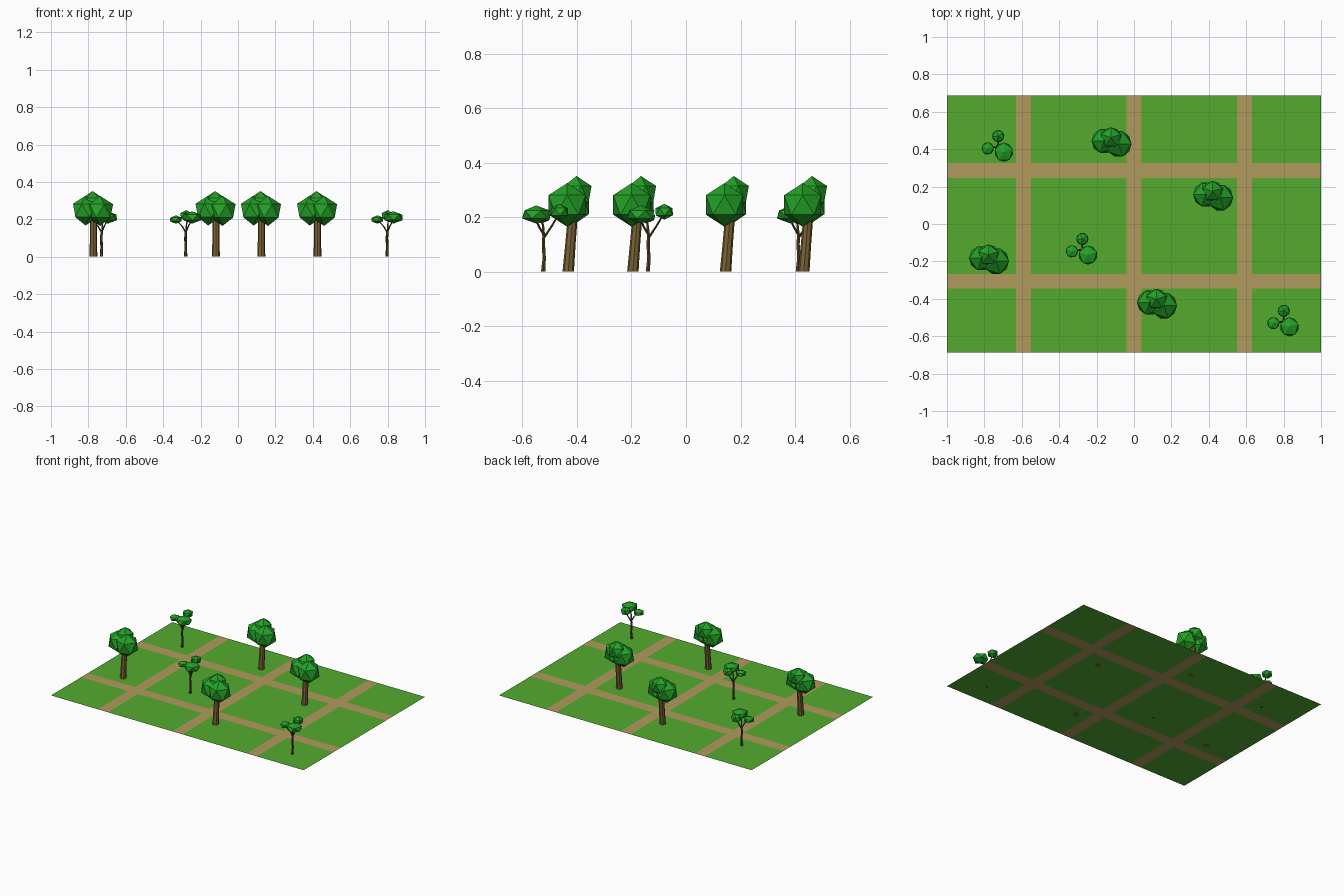
import bpy, bmesh, math
from mathutils import Vector, Matrix

if "Cube" in bpy.data.objects:
    bpy.data.objects.remove(bpy.data.objects["Cube"])


def material(name, rgb):
    m = bpy.data.materials.new(name)
    m.diffuse_color = (*rgb, 1)
    m.use_nodes = True
    m.node_tree.nodes["Principled BSDF"].inputs["Base Color"].default_value = m.diffuse_color
    return m


GRASS = material("grass", (0.087, 0.41, 0.028))
DIRT = material("dirt", (0.434, 0.323, 0.107))
LEAF = material("leaf", (0.017, 0.36, 0.02))
BARK = material("bark", (0.2, 0.125, 0.035))
DARK_BARK = material("dark_bark", (0.1, 0.065, 0.022))


def finish(bm, name, *mats):
    me = bpy.data.meshes.new(name)
    bm.to_mesh(me)
    bm.free()
    for m in mats:
        me.materials.append(m)
    ob = bpy.data.objects.new(name, me)
    bpy.context.collection.objects.link(ob)
    return ob


def tube(bm, points, sides):
    """Horizontal rings of given (x, y, z, radius), capped at both ends."""
    rings = []
    for x, y, z, r in points:
        rings.append([bm.verts.new((x + r * math.cos(2 * math.pi * i / sides),
                                    y + r * math.sin(2 * math.pi * i / sides), z))
                      for i in range(sides)])
    for a, b in zip(rings, rings[1:]):
        for i in range(sides):
            j = (i + 1) % sides
            bm.faces.new((a[i], a[j], b[j], b[i]))
    bm.faces.new(rings[0][::-1])
    bm.faces.new(rings[-1])


def foliage(bm, centre, size, turn=0):
    mat = (Matrix.Translation(centre) @ Matrix.Diagonal((*size, 1))
           @ Matrix.Rotation(math.radians(turn), 4, 'Z'))
    bmesh.ops.create_icosphere(bm, subdivisions=1, radius=1, matrix=mat)


# lawn with a grid of dirt paths, flat panels sharing edges
xs = [-1, -0.63, -0.55, -0.04, 0.04, 0.55, 0.63, 1]
ys = [-0.686, -0.346, -0.267, 0.245, 0.327, 0.686]
bm = bmesh.new()
grid = [[bm.verts.new((x, y, 0.002)) for x in xs] for y in ys]
for j in range(len(ys) - 1):
    for i in range(len(xs) - 1):
        f = bm.faces.new((grid[j][i], grid[j][i + 1], grid[j + 1][i + 1], grid[j + 1][i]))
        f.material_index = 1 if i % 2 or j % 2 else 0
finish(bm, "lawn_and_paths", GRASS, DIRT)

# large trees: leaning trunk and three clustered crowns
for n, (x, y) in enumerate([(-0.118, 0.432), (0.425, 0.145), (-0.773, -0.195), (0.125, -0.432)]):
    bm = bmesh.new()
    tube(bm, [(0, 0, 0, 0.021), (0, 0.008, 0.1, 0.019), (0, 0.018, 0.22, 0.018)], 8)
    trunk = finish(bm, f"large_tree_trunk_{n}", BARK)
    bm = bmesh.new()
    foliage(bm, (0.036, -0.004, 0.245), (0.077, 0.08, 0.08))
    foliage(bm, (-0.042, 0.012, 0.247), (0.075, 0.075, 0.08), 36)
    foliage(bm, (-0.005, 0.03, 0.285), (0.062, 0.062, 0.066), 18)
    crown = finish(bm, f"large_tree_crown_{n}", LEAF)
    trunk.location = crown.location = (x, y, 0)

# small trees: thin crooked trunk, three branches and flat leaf pads
for n, (x, y) in enumerate([(-0.73, 0.41), (-0.28, -0.14), (0.797, -0.524)]):
    bm = bmesh.new()
    tube(bm, [(0, 0, 0, 0.009), (0.001, 0.004, 0.05, 0.007),
              (-0.001, 0.001, 0.1, 0.007), (0.002, 0.003, 0.14, 0.006)], 6)
    for path in ([(0.002, 0.003, 0.135), (0.015, -0.015, 0.165), (0.035, -0.03, 0.2)],
                 [(0, 0.002, 0.13), (-0.02, 0, 0.165), (-0.05, -0.005, 0.195)],
                 [(0.002, 0.003, 0.125), (0.004, 0.03, 0.165), (0.006, 0.06, 0.215)]):
        tube(bm, [(*p, 0.0055 - 0.001 * k) for k, p in enumerate(path)], 5)
    trunk = finish(bm, f"small_tree_trunk_{n}", DARK_BARK)
    bm = bmesh.new()
    foliage(bm, (0.034, -0.026, 0.21), (0.056, 0.057, 0.033), 20)
    foliage(bm, (-0.052, -0.006, 0.199), (0.037, 0.037, 0.022), 10)
    foliage(bm, (0.004, 0.06, 0.22), (0.037, 0.037, 0.029), 40)
    crown = finish(bm, f"small_tree_crown_{n}", LEAF)
    trunk.location = crown.location = (x, y, 0)
